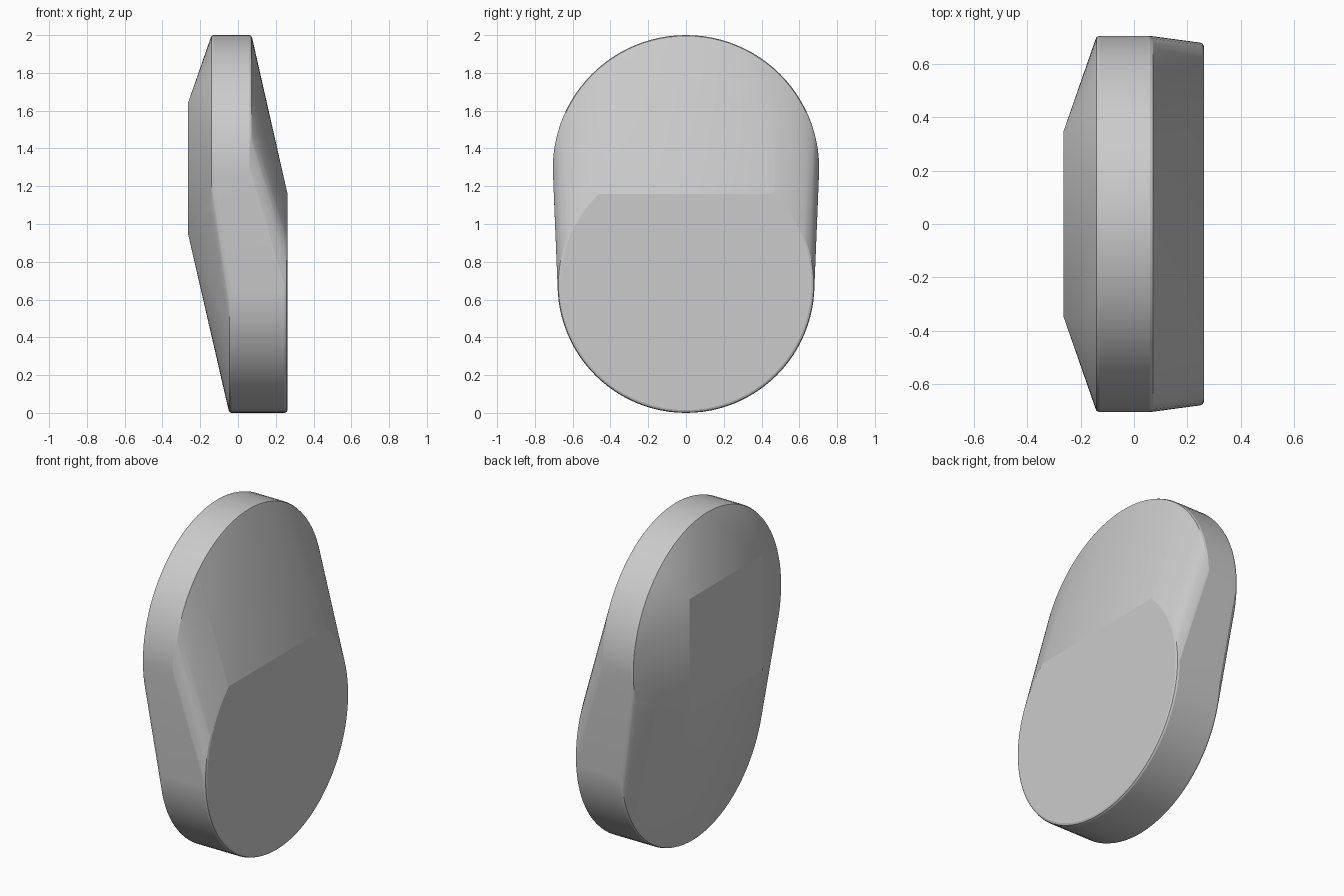
import bpy, bmesh, math

cube = bpy.data.objects.get("Cube")
if cube:
    bpy.data.objects.remove(cube, do_unlink=True)

mat = bpy.data.materials.new("plain grey")
mat.use_nodes = True
GREY = (0.6, 0.6, 0.6, 1)
mat.diffuse_color = GREY
mat.node_tree.nodes["Principled BSDF"].inputs["Base Color"].default_value = GREY

bm = bmesh.new()


def disc(x0, x1, zc, radius, soft, top=9.0):
    """Points of a round slab across x with softened rims, cut off above top."""
    rings = []
    for a in (0, 45, 90):
        c, s = math.cos(math.radians(a)), math.sin(math.radians(a))
        r = radius - soft * (1 - c)
        rings += [(x0 + soft * (1 - s), r), (x1 - soft * (1 - s), r)]
    n = 96
    for x, r in rings:
        cut = math.asin(max(-1, min(1, (top - zc) / r)))
        for i in range(n):
            a = 2 * math.pi * i / n
            z = zc + r * math.sin(a)
            if z < top:
                bm.verts.new((x, r * math.cos(a), z))
        if zc + r > top:
            for side in (-1, 1):
                bm.verts.new((x, side * r * math.cos(cut), top))


# Upper slab, lower slab with a straight top edge, and a square side pad
disc(-0.145, 0.075, 1.295, 0.705, 0.015)
disc(-0.05, 0.262, 0.68, 0.68, 0.015, top=1.16)
for y in (-0.345, 0.345):
    for z in (0.95, 1.64):
        bm.verts.new((-0.265, y, z))

# Stretch one convex skin over everything
hull = bmesh.ops.convex_hull(bm, input=bm.verts)
loose = {g for g in hull["geom_interior"] + hull["geom_unused"]
         if isinstance(g, bmesh.types.BMVert)}
bmesh.ops.delete(bm, geom=list(loose), context="VERTS")
bmesh.ops.dissolve_limit(bm, angle_limit=math.radians(0.2),
                         verts=bm.verts, edges=bm.edges)
bmesh.ops.recalc_face_normals(bm, faces=bm.faces)

mesh = bpy.data.meshes.new("rounded_body")
bm.to_mesh(mesh)
bm.free()
mesh.materials.append(mat)
body = bpy.data.objects.new("rounded_body", mesh)
bpy.context.collection.objects.link(body)

bpy.ops.object.select_all(action="DESELECT")
body.select_set(True)
bpy.context.view_layer.objects.active = body
bpy.ops.object.shade_smooth_by_angle(angle=math.radians(12))
